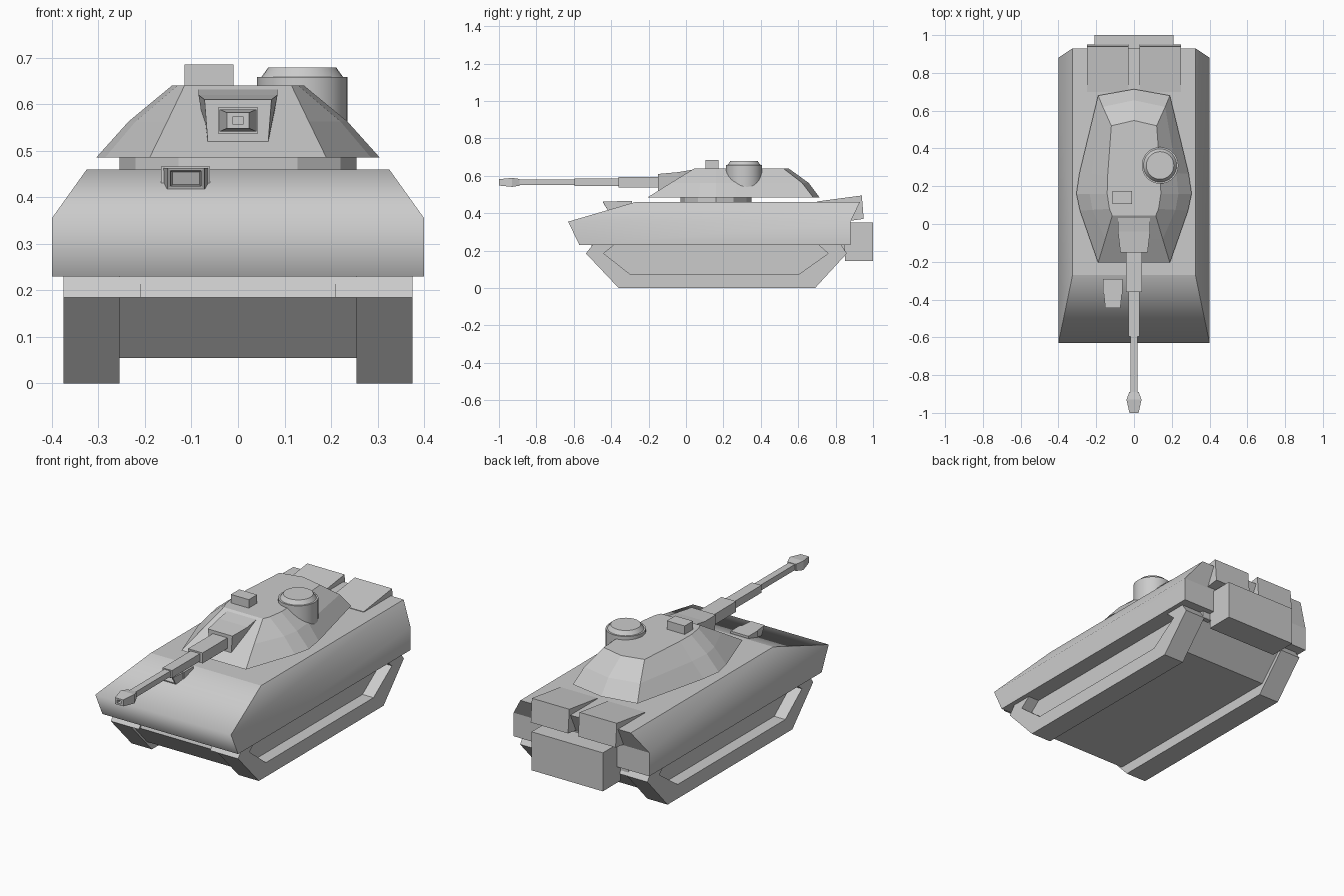
import bpy, bmesh
from math import cos, sin, pi

if "Cube" in bpy.data.objects:
    bpy.data.objects.remove(bpy.data.objects["Cube"])


def loft(name, rings, mirror=False):
    """Skin a stack of matching point loops and cap both ends."""
    bm = bmesh.new()
    loops = [[bm.verts.new(p) for p in ring] for ring in rings]
    n = len(loops[0])
    for a, b in zip(loops, loops[1:]):
        for i in range(n):
            j = (i + 1) % n
            bm.faces.new((a[i], a[j], b[j], b[i]))
    bm.faces.new(loops[0])
    bm.faces.new(loops[-1])
    bmesh.ops.recalc_face_normals(bm, faces=bm.faces)
    me = bpy.data.meshes.new(name)
    bm.to_mesh(me)
    bm.free()
    ob = bpy.data.objects.new(name, me)
    bpy.context.collection.objects.link(ob)
    if mirror:
        ob.modifiers.new("mirror", 'MIRROR')
    return ob


def rect_z(x0, x1, y0, y1, z):
    return [(x0, y0, z), (x1, y0, z), (x1, y1, z), (x0, y1, z)]


def rect_y(y, cx, cz, hx, hz):
    return [(cx - hx, y, cz - hz), (cx + hx, y, cz - hz),
            (cx + hx, y, cz + hz), (cx - hx, y, cz + hz)]


def side(profile, x):
    return [(x, y, z) for y, z in profile]


def oval(cx, cy, rx, ry, z, n):
    return [(cx + rx * cos(2 * pi * i / n), cy + ry * sin(2 * pi * i / n), z)
            for i in range(n)]


def box(name, x0, x1, y0, y1, z0, z1):
    return loft(name, [rect_z(x0, x1, y0, y1, z0), rect_z(x0, x1, y0, y1, z1)])


def smooth(ob, angle):
    bpy.ops.object.select_all(action='DESELECT')
    ob.select_set(True)
    bpy.context.view_layer.objects.active = ob
    bpy.ops.object.shade_smooth_by_angle(angle=angle)


# Upper hull, softly shaded across the nose and side knuckle
hull = loft("upper_hull", [rect_z(-.4, .4, -.57, .88, .23),
                           rect_z(-.4, .4, -.63, .88, .355),
                           rect_z(-.325, .325, -.27, .93, .46)])
for p in hull.data.polygons:
    p.use_smooth = True
for e in hull.data.edges:
    a, b = (hull.data.vertices[i].co for i in e.vertices)
    knuckle = abs(a.z - .355) < .001 and abs(b.z - .355) < .001
    e.use_edge_sharp = not knuckle or (a.y > 0 and b.y > 0)

# Lower hull tub
tub = [(-.40, .055), (.71, .055), (.85, .2), (.85, .24), (-.5, .24), (-.52, .185)]
loft("lower_hull", [side(tub, -.256), side(tub, .256)])

# Tracks with recessed side panel, and the shelf above them
outer = [(-.36, 0), (.69, 0), (.86, .185), (.83, .23), (-.5, .23), (-.535, .185)]
inner = [(-.3, .075), (.605, .075), (.76, .185), (.71, .23), (-.385, .23), (-.44, .185)]
loft("track", [side(outer, .255), side(outer, .375), side(inner, .375),
               side(inner, .31)], True)
shelf = [(-.535, .185), (.86, .185), (.83, .23), (-.5, .23)]
loft("track_shelf", [side(shelf, .21), side(shelf, .255)], True)

# Rear box and the two tilted stowage bins
box("rear_box", -.21, .21, .85, 1.0, .145, .35)
bin_profile = [(.7, .44), (.88, .36), (.95, .37), (.94, .495), (.7, .463)]
loft("stowage_bin", [side(bin_profile, .03), side(bin_profile, .25)], True)

# Turret ring and faceted turret
loft("turret_ring", [oval(0, .16, .255, .19, z, 12) for z in (.45, .49)])


def turret_loop(half, rear_y, z):
    return ([(x, y, z) for x, y in half] + [(0, rear_y, z)]
            + [(-x, y, z) for x, y in reversed(half)])


loft("turret", [
    turret_loop([(.19, -.205), (.286, .07), (.305, .16), (.29, .265), (.19, .68)], .714, .485),
    turret_loop([(.152, -.08), (.22, .075), (.235, .16), (.225, .27), (.165, .62)], .655, .563),
    turret_loop([(.115, .045), (.13, .08), (.142, .16), (.14, .25), (.12, .52)], .548, .64)])

# Gun mantlet and stepped square barrel with muzzle brake
loft("mantlet", [
    [(-.065, -.15, .52), (.065, -.15, .52), (.072, -.15, .61), (-.072, -.15, .61)],
    [(-.068, -.04, .52), (.068, -.04, .52), (.085, -.04, .62), (-.085, -.04, .62)],
    [(-.07, .05, .53), (.07, .05, .53), (.085, .05, .635), (-.085, .05, .635)]])
gun = [(-.14, .043, .028), (-.36, .043, .028), (-.36, .028, .02), (-.595, .028, .02),
       (-.595, .018, .015), (-.89, .018, .015), (-.89, .025, .018), (-.93, .04, .024),
       (-1.0, .024, .017), (-1.0, .012, .008), (-.96, .012, .008)]
loft("gun_barrel", [rect_y(y, 0, .565, hx, hz) for y, hx, hz in gun])

# Round cupola and square sight on the turret roof
cupola = loft("cupola", [oval(.138, .31, r, r, z, 32) for r, z in
                         ((.097, .53), (.097, .658), (.088, .658), (.073, .679))])
smooth(cupola, .5)
box("roof_sight", -.115, -.01, .105, .175, .6, .685)

# Driver's viewer on the front slope: hood plus framed window
hood = [(-.37, .42), (-.29, .44), (-.29, .466), (-.37, .466)]
loft("viewer_hood", [side(hood, -.165), side(hood, -.06)])


def window(y_top, y_low, hx, z0, z1):
    return [(-.112 - hx, y_low, z0), (-.112 + hx, y_low, z0),
            (-.112 + hx, y_top, z1), (-.112 - hx, y_top, z1)]


loft("viewer_window", [window(-.35, -.35, .05, .415, .463),
                       window(-.445, -.42, .04, .418, .463),
                       window(-.443, -.422, .033, .424, .457),
                       window(-.40, -.39, .029, .427, .454)])
